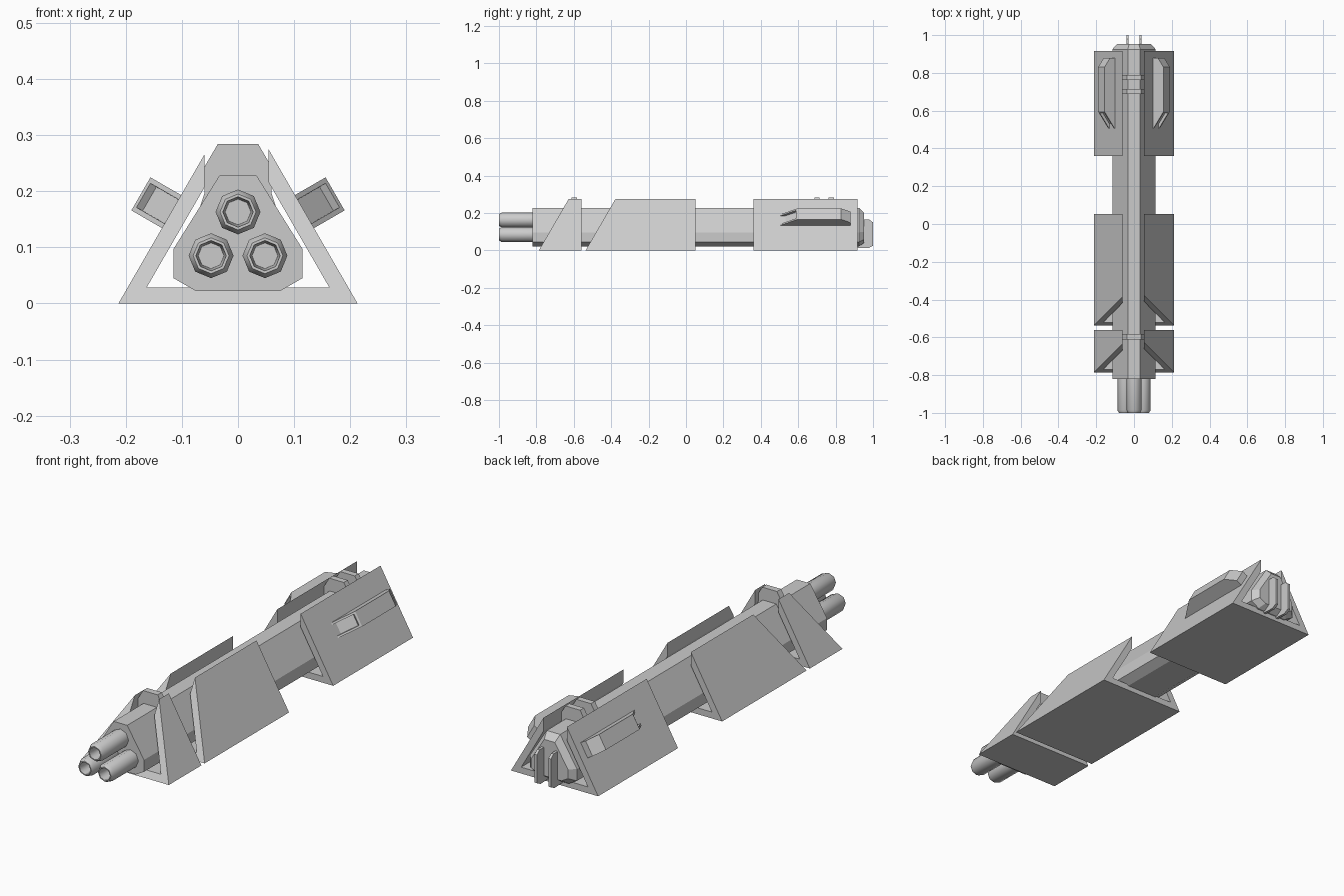
import bpy, bmesh, math
from mathutils import Vector, Matrix

if "Cube" in bpy.data.objects:
    bpy.data.objects.remove(bpy.data.objects["Cube"])


def finish(name, bm):
    bmesh.ops.recalc_face_normals(bm, faces=bm.faces)
    me = bpy.data.meshes.new(name)
    bm.to_mesh(me)
    bm.free()
    ob = bpy.data.objects.new(name, me)
    bpy.context.collection.objects.link(ob)
    return ob


def loft(name, rings):
    """Closed skin through equal-length rings of 3D points."""
    bm = bmesh.new()
    vr = [[bm.verts.new(p) for p in r] for r in rings]
    n = len(vr[0])
    for a, b in zip(vr, vr[1:]):
        for i in range(n):
            j = (i + 1) % n
            bm.faces.new((a[i], a[j], b[j], b[i]))
    bm.faces.new(vr[0])
    bm.faces.new(vr[-1])
    return finish(name, bm)


def prism(name, prof, y0, y1, slant=0.0):
    """Extrude an (x, z) profile along y; slant leans the front end back."""
    return loft(name, [[(x, y0 + slant * z, z) for x, z in prof],
                       [(x, y1, z) for x, z in prof]])


# Core body with a chamfered rear cap
half = [(0.075, 0.022), (0.115, 0.045), (0.115, 0.097), (0.033, 0.228)]
core = half + [(-x, z) for x, z in reversed(half)]
cz = 0.105
cap = [(x * 0.78, cz + (z - cz) * 0.78) for x, z in core]
loft("core_body", [[(x, -0.82, z) for x, z in core],
                   [(x, 0.925, z) for x, z in core],
                   [(x, 0.952, z) for x, z in cap]])

# Three hollow octagonal barrels
for i, (x, z) in enumerate([(0, 0.163), (-0.048, 0.085), (0.048, 0.085)]):
    rings = []
    for r, y in [(0.040, -0.80), (0.040, -0.985), (0.032, -1.0),
                 (0.027, -1.0), (0.023, -0.94)]:
        rings.append([(x + r * math.sin(k * math.pi / 4), y,
                       z + r * math.cos(k * math.pi / 4)) for k in range(8)])
    ob = loft(f"barrel_{i + 1}", rings)
    bpy.ops.object.select_all(action='DESELECT')
    ob.select_set(True)
    bpy.context.view_layer.objects.active = ob
    bpy.ops.object.shade_smooth_by_angle(angle=math.radians(46))

# Triangular shroud sections, open along the top
S = math.sqrt(3)
cl, cr = 0.060, 0.054


def outer(x):
    return (0.213 - x) * S


def inner(x):
    return 0.028 + (0.163 - x) * S


shroud = [(-0.213, 0), (0.213, 0), (cr, outer(cr)), (cr, inner(cr)),
          (0.163, 0.028), (-0.163, 0.028), (-cl, inner(cl)), (-cl, outer(cl))]
prism("front_shroud", shroud, -0.787, -0.56, 0.58)
prism("middle_shroud", shroud, -0.537, 0.052, 0.58)
prism("rear_shroud", shroud, 0.36, 0.917)

# Raised bands over the top of the body
band = [(0.036, 0.284), (0.060, 0.243), (0.060, 0.195), (0.070, 0.165)]
band += [(-x, z) for x, z in reversed(band)]
for i, (a, b) in enumerate([(-0.612, -0.583), (0.687, 0.714), (0.763, 0.790)]):
    prism(f"top_band_{i + 1}", band, a, b)

# Side housings on the rear shroud, with a recessed front window
prof = [(0.49, -0.01), (0.595, 0.063), (0.83, 0.063), (0.88, 0.028), (0.88, -0.01)]
for side, sx in (("left", -1), ("right", 1)):
    nrm = Vector((sx * S / 2, 0, 0.5))
    up = Vector((-sx * 0.5, 0, S / 2))
    base = Vector((sx * 0.213, 0, 0)) + up * 0.189
    bm = bmesh.new()
    ends = [[bm.verts.new(base + up * t + nrm * h + Vector((0, y, 0)))
             for y, h in prof] for t in (-0.034, 0.034)]
    n = len(prof)
    sides = [bm.faces.new((ends[0][i], ends[0][(i + 1) % n],
                           ends[1][(i + 1) % n], ends[1][i])) for i in range(n)]
    for e in ends:
        bm.faces.new(e)
    bmesh.ops.recalc_face_normals(bm, faces=bm.faces)
    bmesh.ops.inset_region(bm, faces=[sides[0]], thickness=0.013)
    bmesh.ops.inset_region(bm, faces=[sides[0]], thickness=0.0005, depth=-0.015)
    finish(f"side_housing_{side}", bm)

# Two chamfered cooling fins at the back
fin = [(0.90, 0.025), (0.91, 0.015), (0.975, 0.012), (1.0, 0.025),
       (1.0, 0.15), (0.98, 0.165), (0.93, 0.165), (0.90, 0.15)]
for side, sx in (("left", -1), ("right", 1)):
    loft(f"rear_fin_{side}", [[(sx * 0.034 + d, y, z) for y, z in fin]
                              for d in (-0.006, 0.006)])
